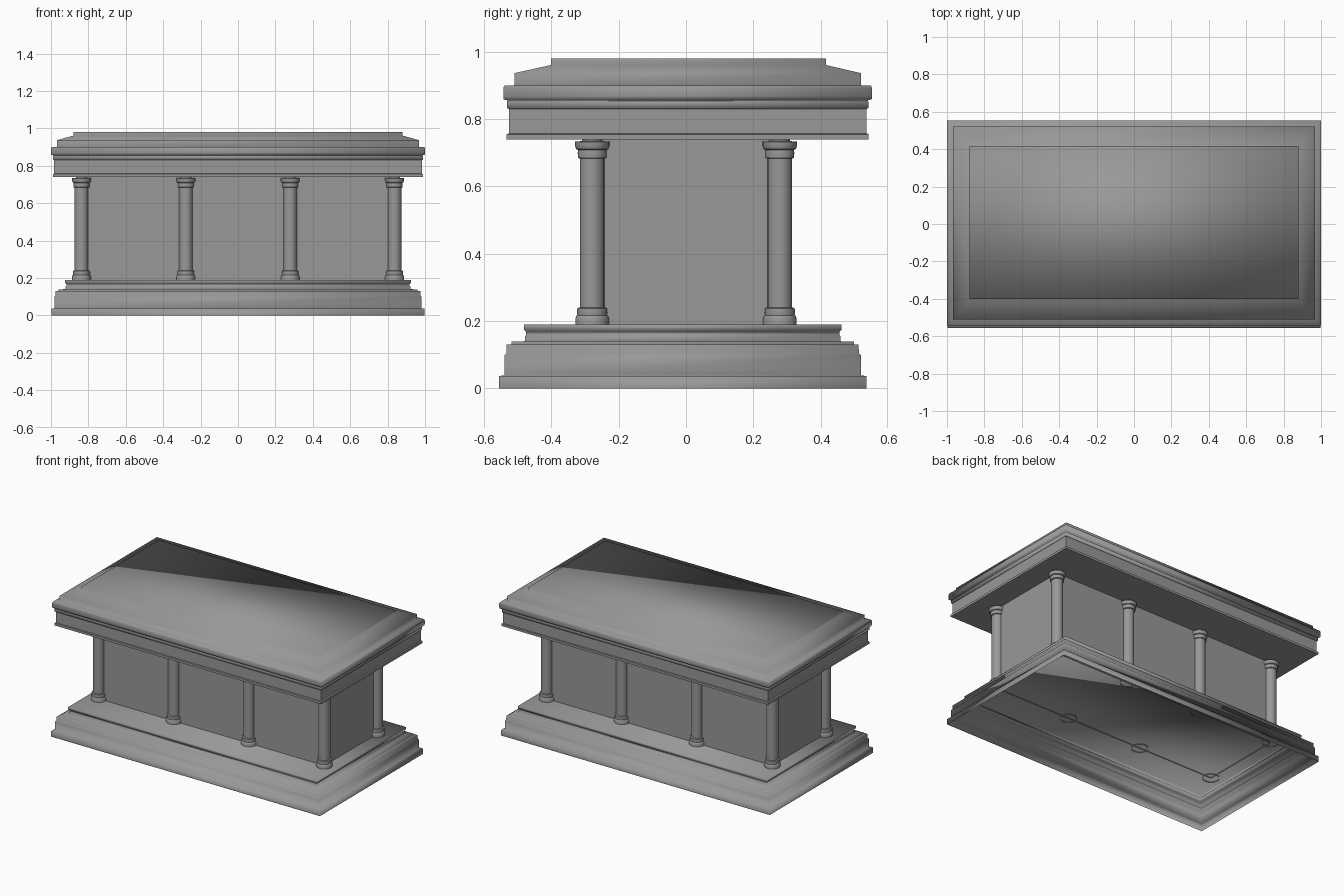
import bpy, bmesh, math

if "Cube" in bpy.data.objects:
    bpy.data.objects.remove(bpy.data.objects["Cube"])

stone = bpy.data.materials.new("dark_stone")
stone.diffuse_color = (0.315, 0.315, 0.315, 1)
stone.use_nodes = True
stone.node_tree.nodes["Principled BSDF"].inputs["Base Color"].default_value = stone.diffuse_color


def finish(name, bm, smooth):
    bmesh.ops.recalc_face_normals(bm, faces=bm.faces)
    me = bpy.data.meshes.new(name)
    bm.to_mesh(me)
    bm.free()
    me.materials.append(stone)
    ob = bpy.data.objects.new(name, me)
    bpy.context.collection.objects.link(ob)
    bpy.ops.object.select_all(action='DESELECT')
    ob.select_set(True)
    bpy.context.view_layer.objects.active = ob
    if smooth:
        bpy.ops.object.shade_smooth()
    else:
        bpy.ops.object.shade_smooth_by_angle(angle=math.radians(35))
    return ob


def loft(name, rings, cap_bottom=False, cap_top=False, smooth=False):
    """Join equal-length rings of points with quads."""
    bm = bmesh.new()
    loops = [[bm.verts.new(p) for p in ring] for ring in rings]
    n = len(loops[0])
    for a, b in zip(loops, loops[1:]):
        for i in range(n):
            j = (i + 1) % n
            bm.faces.new((a[i], a[j], b[j], b[i]))
    if cap_bottom:
        bm.faces.new(loops[0][::-1])
    if cap_top:
        bm.faces.new(loops[-1])
    return finish(name, bm, smooth)


def rect(hx, hy, z, cy=0.0):
    return [(sx * hx, cy + sy * hy, z) for sx, sy in ((-1, -1), (1, -1), (1, 1), (-1, 1))]


def moulding(name, profile, cy, **options):
    # profile: (half depth, z); half width is a constant amount larger
    return loft(name, [rect(d + 0.452, d, z, cy) for d, z in profile], **options)


def circle(x, y, r, z, n=32):
    return [(x + r * math.cos(2 * math.pi * i / n), y + r * math.sin(2 * math.pi * i / n), z)
            for i in range(n)]


# stepped base, an open shell underneath, softly shaded
moulding("stepped_base", [
    (0.546, 0.0), (0.546, 0.037), (0.53, 0.038), (0.53, 0.098), (0.524, 0.104),
    (0.523, 0.13), (0.509, 0.131), (0.509, 0.139), (0.469, 0.14), (0.469, 0.155),
    (0.466, 0.158), (0.466, 0.168), (0.472, 0.174), (0.472, 0.19)], -0.01,
    cap_top=True, smooth=True)

# walls between the columns
loft("chamber_walls", [rect(0.837, 0.278, 0.185), rect(0.837, 0.278, 0.745)])

# flat frieze
moulding("frieze", [(0.538, 0.74), (0.538, 0.755), (0.531, 0.758), (0.531, 0.83)],
         0.005, cap_bottom=True)

# softly shaded cornice and roof slab with raised top panel
cornice = [(0.531, 0.83), (0.537, 0.833), (0.537, 0.853), (0.535, 0.856), (0.547, 0.859),
           (0.548, 0.868), (0.548, 0.892), (0.545, 0.9), (0.515, 0.901), (0.515, 0.937)]
loft("cornice_and_roof",
     [rect(d + 0.452, d, z, 0.005) for d, z in cornice]
     + [rect(0.88, 0.409, z, 0.007) for z in (0.961, 0.98)], cap_top=True, smooth=True)

# turned columns
column_profile = [
    (0.05, 0.185), (0.05, 0.208), (0.047, 0.215), (0.044, 0.217), (0.045, 0.225),
    (0.044, 0.238), (0.036, 0.241), (0.036, 0.683), (0.042, 0.685), (0.043, 0.7),
    (0.042, 0.708), (0.047, 0.711), (0.051, 0.72), (0.051, 0.733), (0.03, 0.735), (0.03, 0.742)]
for x in (-0.837, -0.279, 0.279, 0.837):
    for y, side in ((-0.279, "front"), (0.279, "back")):
        loft(side + "_column", [circle(x, y, r, z) for r, z in column_profile])
